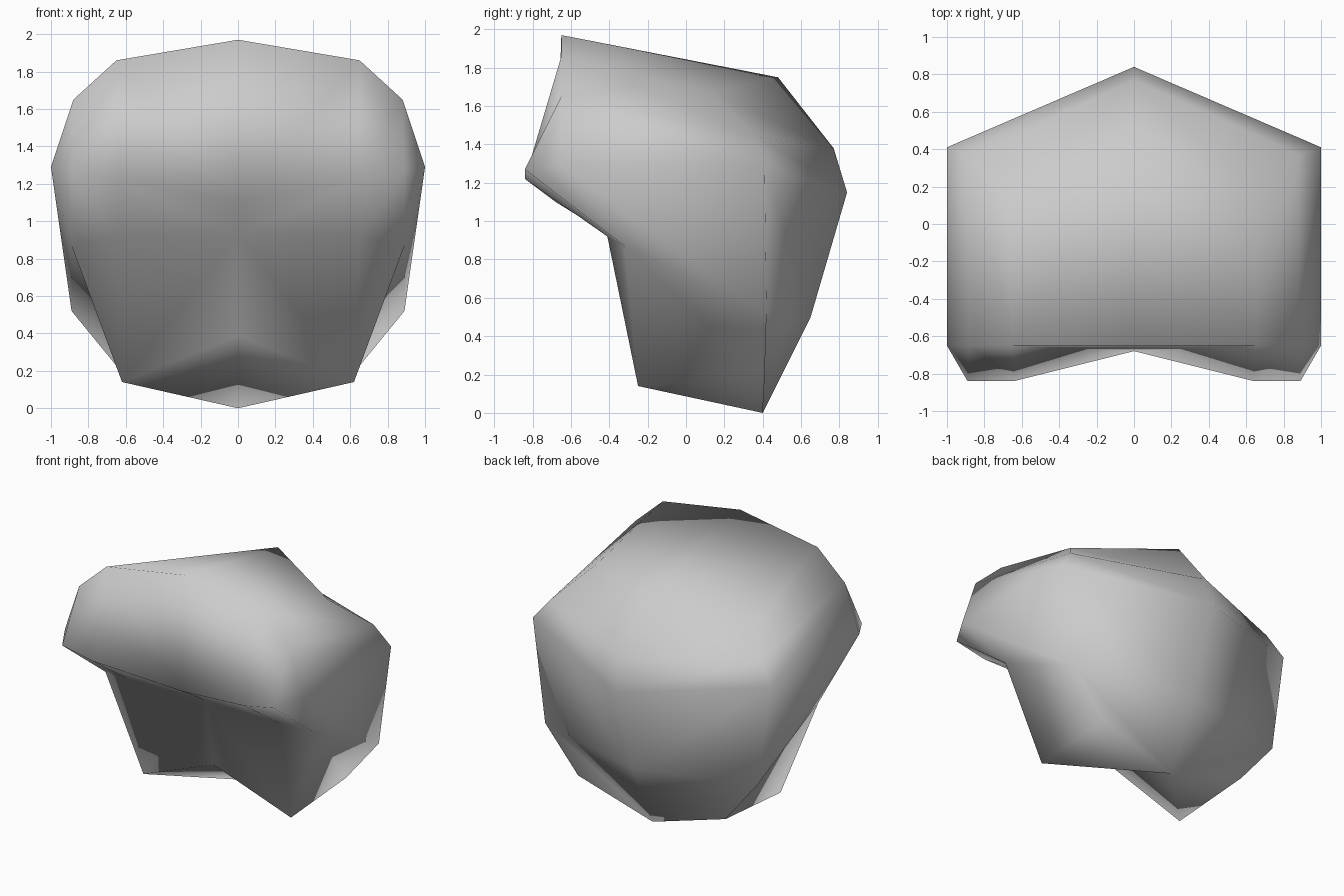
import bpy
import bmesh
from mathutils import Vector

default_cube = bpy.data.objects.get("Cube")
if default_cube:
    bpy.data.objects.remove(default_cube, do_unlink=True)


def make_material(name, colour):
    material = bpy.data.materials.new(name)
    material.use_nodes = True
    material.diffuse_color = colour
    material.node_tree.nodes["Principled BSDF"].inputs["Base Color"].default_value = colour
    return material


def build_half(bm, side, crown_height):
    """Build one half of the cap; side is +1 for the left half, -1 for the right."""

    def add_face(*points):
        bm.faces.new([bm.verts.new(Vector((side * x, y, z))) for x, y, z in points])

    def add_strip(first_row, second_row):
        for index in range(len(first_row) - 1):
            add_face(first_row[index], first_row[index + 1], second_row[index])
            add_face(first_row[index + 1], second_row[index + 1], second_row[index])

    # Columns of the outer shell, each running from the crown to the nape
    back_spine = [(0, .48, 1.75), (0, .77, 1.38), (0, .84, 1.15), (0, .65, .5), (0, .4, 0)]
    back_side = [(.67, .12, crown_height), (.88, .37, 1.44), (1, .41, 1.29),
                 (.89, .42, .52), (.62, .41, .19)]
    front_side = [(.65, -.65, 1.86), (.88, -.65, 1.65), (1, -.65, 1.29),
                  (.89, -.32, .87), (.62, -.25, .14)]
    nape, nape_side = back_spine[-1], back_side[-1]
    temple, front_corner = front_side[2], front_side[-1]

    # Rows of the fringe, each running from the middle to the temple
    rim_row = [(0, -.65, 1.97), front_side[0], front_side[1]]
    fringe_row = [(0, -.68, 1.1), (.64, -.84, 1.22), (.89, -.84, 1.27)]
    brow_row = [(0, -.39, .92), (.65, -.41, .92), front_side[3]]
    front_middle = (0, -.29, .39)

    # Back and side of the shell, then the crown
    add_strip(back_spine, back_side)
    add_strip(back_side, front_side)
    add_face(back_spine[0], back_side[0], rim_row[1])
    add_face(back_spine[0], rim_row[1], rim_row[0])

    # Overhanging fringe and its underside
    add_strip(rim_row, fringe_row)
    add_strip(fringe_row, brow_row)
    add_face(rim_row[-1], temple, fringe_row[-1])
    add_face(temple, brow_row[-1], fringe_row[-1])

    # Front wall and underside
    add_face(brow_row[0], brow_row[1], front_corner, front_middle)
    add_face(brow_row[1], brow_row[2], front_corner)
    add_face(front_middle, front_corner, nape)
    add_face(front_corner, nape_side, nape)


# The crown is a little flatter on the right; weld both halves into one skin
bm = bmesh.new()
build_half(bm, 1, 1.67)
build_half(bm, -1, 1.59)
bmesh.ops.remove_doubles(bm, verts=bm.verts[:], dist=.001)
bmesh.ops.recalc_face_normals(bm, faces=bm.faces[:])
for face in bm.faces:
    face.smooth = True

mesh = bpy.data.meshes.new("hair_cap")
bm.to_mesh(mesh)
bm.free()
mesh.materials.append(make_material("light grey", (.6, .6, .6, 1)))
hair_cap = bpy.data.objects.new("hair_cap", mesh)
bpy.context.collection.objects.link(hair_cap)
